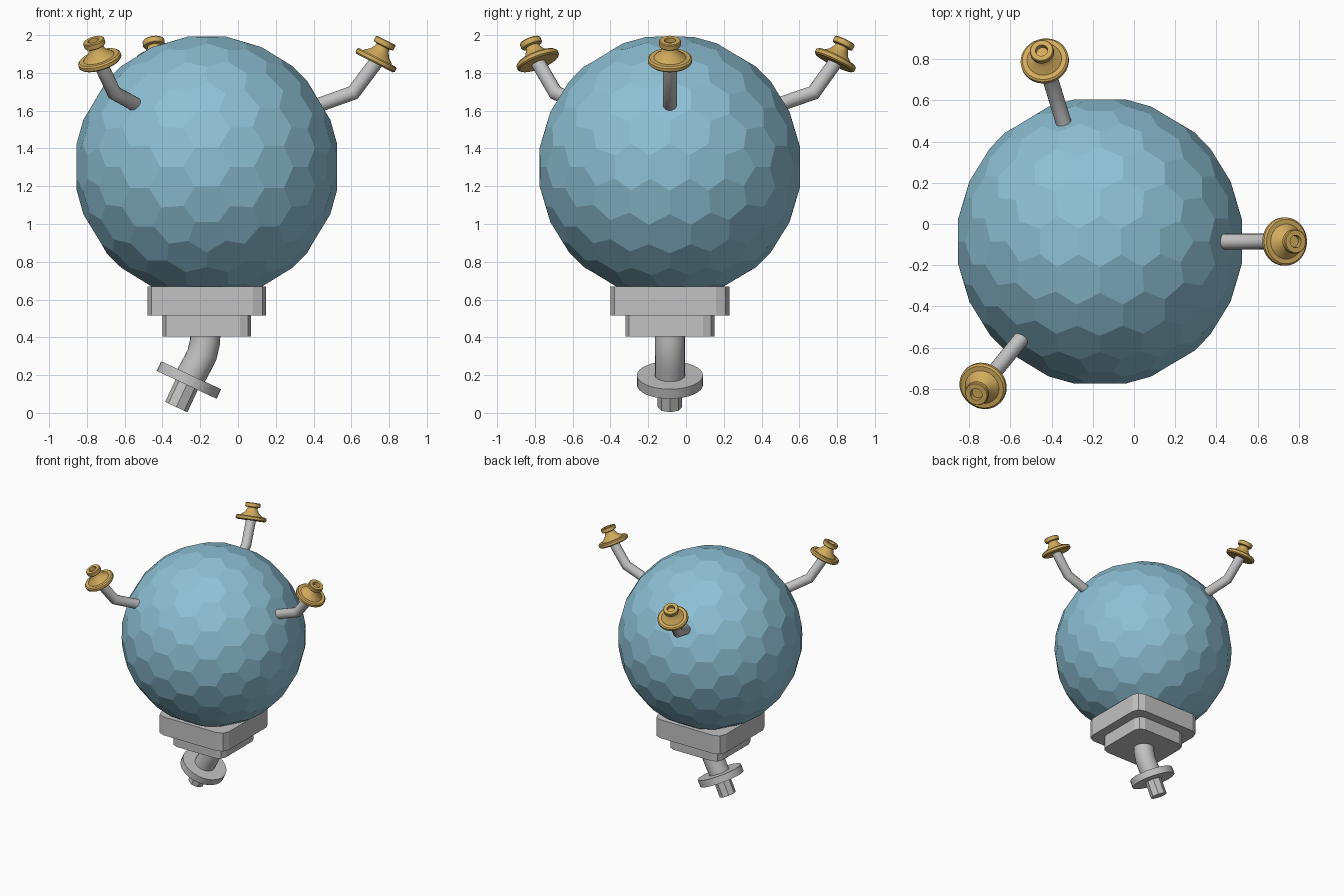
import bpy, bmesh, math
from mathutils import Matrix, Vector

if "Cube" in bpy.data.objects:
    bpy.data.objects.remove(bpy.data.objects["Cube"])

CX, CY = -0.165, -0.085


def material(name, rgb):
    m = bpy.data.materials.new(name)
    m.diffuse_color = (*rgb, 1)
    m.use_nodes = True
    m.node_tree.nodes["Principled BSDF"].inputs["Base Color"].default_value = m.diffuse_color
    return m


BLUE = material("pale blue", (0.27, 0.53, 0.66))
GREY = material("light grey", (0.54, 0.54, 0.54))
GOLD = material("gold", (0.64, 0.41, 0.11))


def finish(bm, name, mat, matrix=Matrix(), smooth=None):
    bmesh.ops.recalc_face_normals(bm, faces=bm.faces)
    mesh = bpy.data.meshes.new(name)
    bm.to_mesh(mesh)
    bm.free()
    mesh.transform(matrix)
    mesh.materials.append(mat)
    ob = bpy.data.objects.new(name, mesh)
    bpy.context.collection.objects.link(ob)
    if smooth:
        bpy.ops.object.select_all(action='DESELECT')
        ob.select_set(True)
        bpy.context.view_layer.objects.active = ob
        bpy.ops.object.shade_smooth_by_angle(angle=math.radians(smooth))
    return ob


def skin(bm, rings):
    """Join closed rings of equal length and cap both ends."""
    for a, b in zip(rings, rings[1:]):
        for i in range(len(a)):
            j = (i + 1) % len(a)
            bm.faces.new((a[i], a[j], b[j], b[i]))
    bm.faces.new(rings[0])
    bm.faces.new(rings[-1])


def tube(name, path, radius, mat, matrix, sides=20):
    """Mitred round tube along a path in the xz plane."""
    bm = bmesh.new()
    pts = [Vector((x, 0, z)) for x, z in path]
    rings = []
    for i, p in enumerate(pts):
        d0 = (p - pts[max(i - 1, 0)]).normalized()
        d1 = (pts[min(i + 1, len(pts) - 1)] - p).normalized()
        t = (d0 + d1).normalized()
        n = Vector((t.z, 0, -t.x))
        ref = d1 if d1.length else d0
        n /= max(0.5, t.dot(ref))
        ring = []
        for k in range(sides):
            a = math.tau * k / sides
            ring.append(bm.verts.new(p + radius * (n * math.cos(a) + Vector((0, math.sin(a), 0)))))
        rings.append(ring)
    skin(bm, rings)
    return finish(bm, name, mat, matrix, 40)


def lathe(name, profile, mat, matrix, sides=32, smooth=30):
    """Revolve (radius, height) pairs around local z."""
    bm = bmesh.new()
    rings = [[bm.verts.new((r * math.cos(math.tau * k / sides),
                            r * math.sin(math.tau * k / sides), h))
              for k in range(sides)] for r, h in profile]
    skin(bm, rings)
    return finish(bm, name, mat, matrix, smooth)


def faceted_ball(name, radius, mat, matrix):
    """Ball of hexagons and pentagons: the dual of a subdivided icosahedron."""
    phi = (1 + math.sqrt(5)) / 2
    src = bmesh.new()
    for a in (-1, 1):
        for b in (-phi, phi):
            for co in ((a, 0, b), (b, a, 0), (0, b, a)):
                src.verts.new(Vector(co).normalized())
    bmesh.ops.convex_hull(src, input=src.verts[:])
    for _ in range(2):
        bmesh.ops.subdivide_edges(src, edges=src.edges[:], cuts=1, use_grid_fill=True)
        for v in src.verts:
            v.co.normalize()
    src.faces.index_update()
    bm = bmesh.new()
    corner = [bm.verts.new(f.calc_center_median().normalized() * radius) for f in src.faces]
    for v in src.verts:
        n = v.co.normalized()
        u = n.orthogonal().normalized()
        w = n.cross(u)
        around = sorted((corner[f.index] for f in v.link_faces),
                        key=lambda c: math.atan2(c.co.dot(w), c.co.dot(u)))
        bm.faces.new(around)
    src.free()
    return finish(bm, name, mat, matrix)


def plate(name, half, z0, z1, corner):
    """Square plate with rounded upright corners."""
    bm = bmesh.new()
    rings = []
    for z in (z0, z1):
        ring = []
        for q in range(4):
            base = math.pi / 2 * q
            sx, sy = ((1, 1), (-1, 1), (-1, -1), (1, -1))[q]
            for s in range(3):
                a = base + math.pi / 4 * s
                ring.append(bm.verts.new((sx * (half - corner) + corner * math.cos(a),
                                          sy * (half - corner) + corner * math.sin(a), z)))
        rings.append(ring)
    skin(bm, rings)
    return finish(bm, name, GREY, Matrix.Translation((CX, CY, 0)))


# Main ball
faceted_ball("ball_body", 0.70, BLUE, Matrix.Translation((CX, CY, 1.302)))

# Stepped collar under the ball
plate("upper_collar", 0.314, 0.515, 0.668, 0.07)
plate("lower_collar", 0.235, 0.405, 0.516, 0.06)

# Bent stem, tilted disc and faceted tip
tube("stem", [(-0.172, 0.43), (-0.176, 0.37), (-0.19, 0.31), (-0.212, 0.265), (-0.262, 0.172)],
     0.08, GREY, Matrix.Translation((0, CY, 0)))
tilt = Matrix.Translation((-0.26, CY, 0.174)) @ Matrix.Rotation(math.radians(25), 4, 'Y')
lathe("stem_disc", [(0.175, -0.028), (0.175, 0.028)], GREY, tilt)
lathe("stem_tip", [(0.065, -0.158), (0.065, 0)], GREY, tilt, sides=8, smooth=None)

# Three bent arms with turned caps, spread around the ball
cap_profile = [(0.108, 0), (0.117, 0.008), (0.117, 0.026), (0.108, 0.034), (0.085, 0.034),
               (0.078, 0.042), (0.055, 0.06), (0.04, 0.085), (0.036, 0.098), (0.054, 0.102),
               (0.058, 0.108), (0.058, 0.13), (0.054, 0.135), (0.03, 0.135), (0.028, 0.108)]
for i, (angle, reach) in enumerate(((0, 0), (107, 0.02), (231, 0.005)), 1):
    spin = Matrix.Translation((CX, CY, 0)) @ Matrix.Rotation(math.radians(angle), 4, 'Z')
    tube(f"arm_{i}", [(0.57, 1.622), (0.775 + reach, 1.695), (0.90 + reach, 1.862)],
         0.038, GREY, spin)
    lathe(f"arm_cap_{i}", cap_profile, GOLD,
          spin @ Matrix.Translation((0.888 + reach, 0, 1.852)) @ Matrix.Rotation(math.radians(27), 4, 'Y'))
